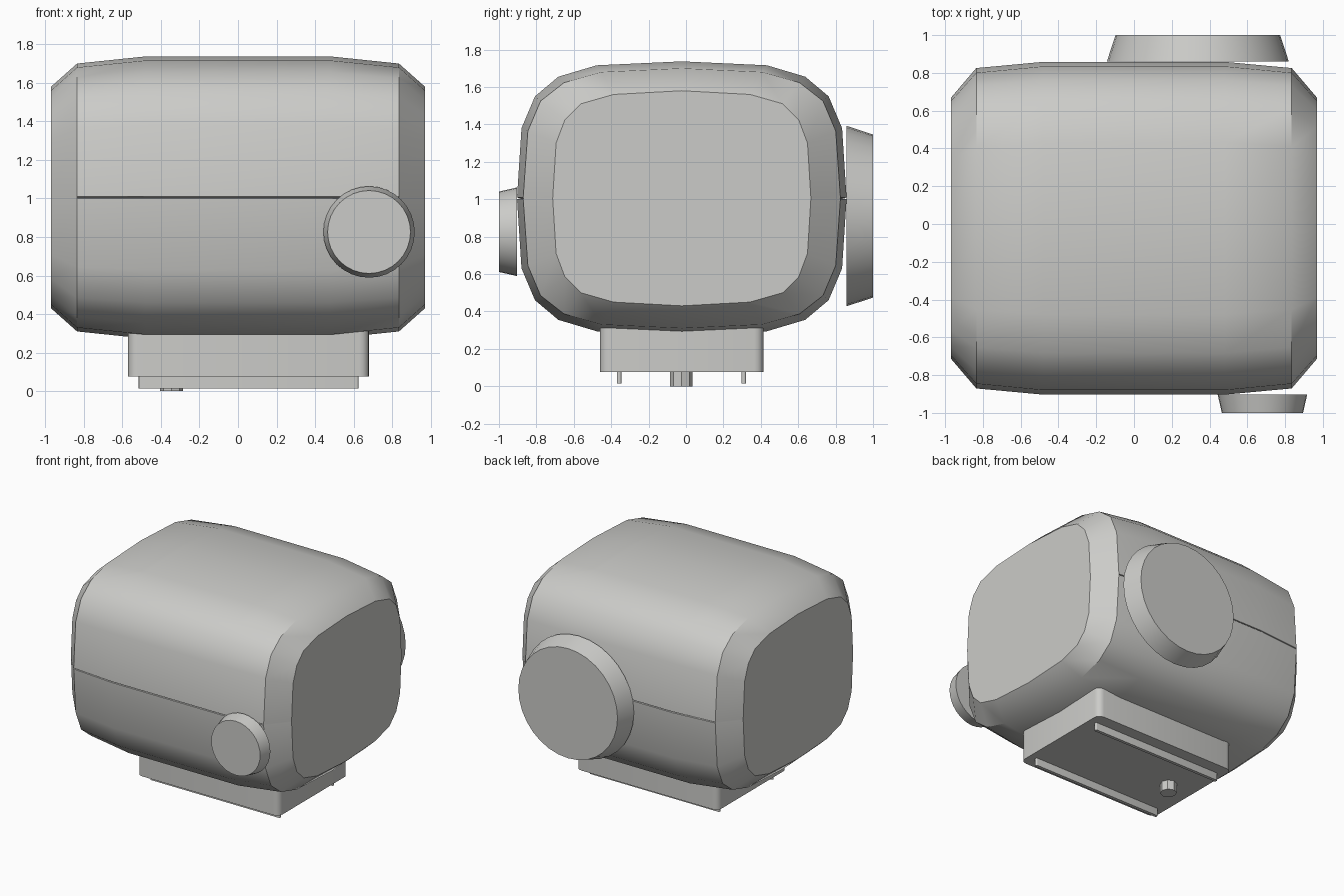
import bpy, bmesh, math

if "Cube" in bpy.data.objects:
    bpy.data.objects.remove(bpy.data.objects["Cube"])

grey = bpy.data.materials.new("light grey")
grey.diffuse_color = (0.6, 0.6, 0.58, 1)
grey.use_nodes = True
grey.node_tree.nodes["Principled BSDF"].inputs["Base Color"].default_value = grey.diffuse_color
CY, CZ = -0.0225, 1.005


def finish(name, bm, angle=38):
    bmesh.ops.recalc_face_normals(bm, faces=bm.faces)
    me = bpy.data.meshes.new(name)
    bm.to_mesh(me)
    bm.free()
    me.materials.append(grey)
    ob = bpy.data.objects.new(name, me)
    bpy.context.collection.objects.link(ob)
    bpy.context.view_layer.objects.active = ob
    ob.select_set(True)
    bpy.ops.object.shade_smooth_by_angle(angle=math.radians(angle))
    ob.select_set(False)
    return ob


def loft(bm, rings):
    """Skin closed rings of points and cap both ends."""
    vs = [[bm.verts.new(p) for p in r] for r in rings]
    n = len(vs[0])
    for a, b in zip(vs, vs[1:]):
        for i in range(n):
            j = (i + 1) % n
            bm.faces.new((a[i], a[j], b[j], b[i]))
    bm.faces.new(vs[0])
    bm.faces.new(vs[-1])


def section(x, quarter, groove):
    """Mirror a quarter outline into a full ring with a seam at mid height."""
    side = quarter[-1][0]
    q = quarter[:-1] + [(side, 0.004)]
    half = q + [(side - groove, 0)] + [(y, -z) for y, z in reversed(q)]
    ring = half + [(-y, z) for y, z in reversed(half[1:-1])]
    return [(x, CY + y, CZ + z) for y, z in ring]


# Rounded body with chamfered ends and a fine side seam
outer = [(0, .732), (.455, .711), (.66, .65), (.785, .545), (.857, .375), (.881, 0)]
middle = [(0, .695), (.43, .675), (.63, .618), (.755, .52), (.823, .36), (.848, 0)]
cap = [(0, .575), (.365, .555), (.54, .505), (.625, .42), (.672, .295), (.69, 0)]
bm = bmesh.new()
loft(bm, [section(x, q, g) for x, q, g in (
    (-.97, cap, 0), (-.835, middle, .001), (-.48, outer, .02),
    (.48, outer, .02), (.835, middle, .001), (.97, cap, 0))])
finish("body", bm)


# Tapered round knobs on front and back
def knob(name, x, z, y0, r0, y1, r1, n=32):
    bm = bmesh.new()
    loft(bm, [[(x + r * math.cos(2 * math.pi * i / n), y, z + r * math.sin(2 * math.pi * i / n))
               for i in range(n)] for y, r in ((y0, r0), (y1, r1))])
    finish(name, bm)


knob("front_knob", .68, .826, -.903, .237, -1.0, .215)
knob("back_knob", .338, .91, .859, .482, 1.0, .436)


# Blocks with rounded vertical corners
def block(name, x0, x1, y0, y1, z0, z1, r, seg=4):
    pts = []
    for k, (cx, cy) in enumerate(((x1 - r, y1 - r), (x0 + r, y1 - r), (x0 + r, y0 + r), (x1 - r, y0 + r))):
        for i in range(seg + 1):
            a = math.pi / 2 * (k + i / seg)
            pts.append((cx + r * math.cos(a), cy + r * math.sin(a)))
    bm = bmesh.new()
    loft(bm, [[(x, y, z) for x, y in pts] for z in (z0, z1)])
    finish(name, bm)


block("base_block", -.57, .68, -.46, .415, .075, .4, .05)
for name, y in (("rail_front", -.358), ("rail_back", .309)):
    block(name, -.515, .625, y - .012, y + .012, .015, .08, .01)

# Octagonal peg under the base
bm = bmesh.new()
loft(bm, [[(-.345 + .06 * math.cos(math.pi / 4 * i), -.025 + .06 * math.sin(math.pi / 4 * i), z)
           for i in range(8)] for z in (0, .08)])
finish("locating_peg", bm, 30)
